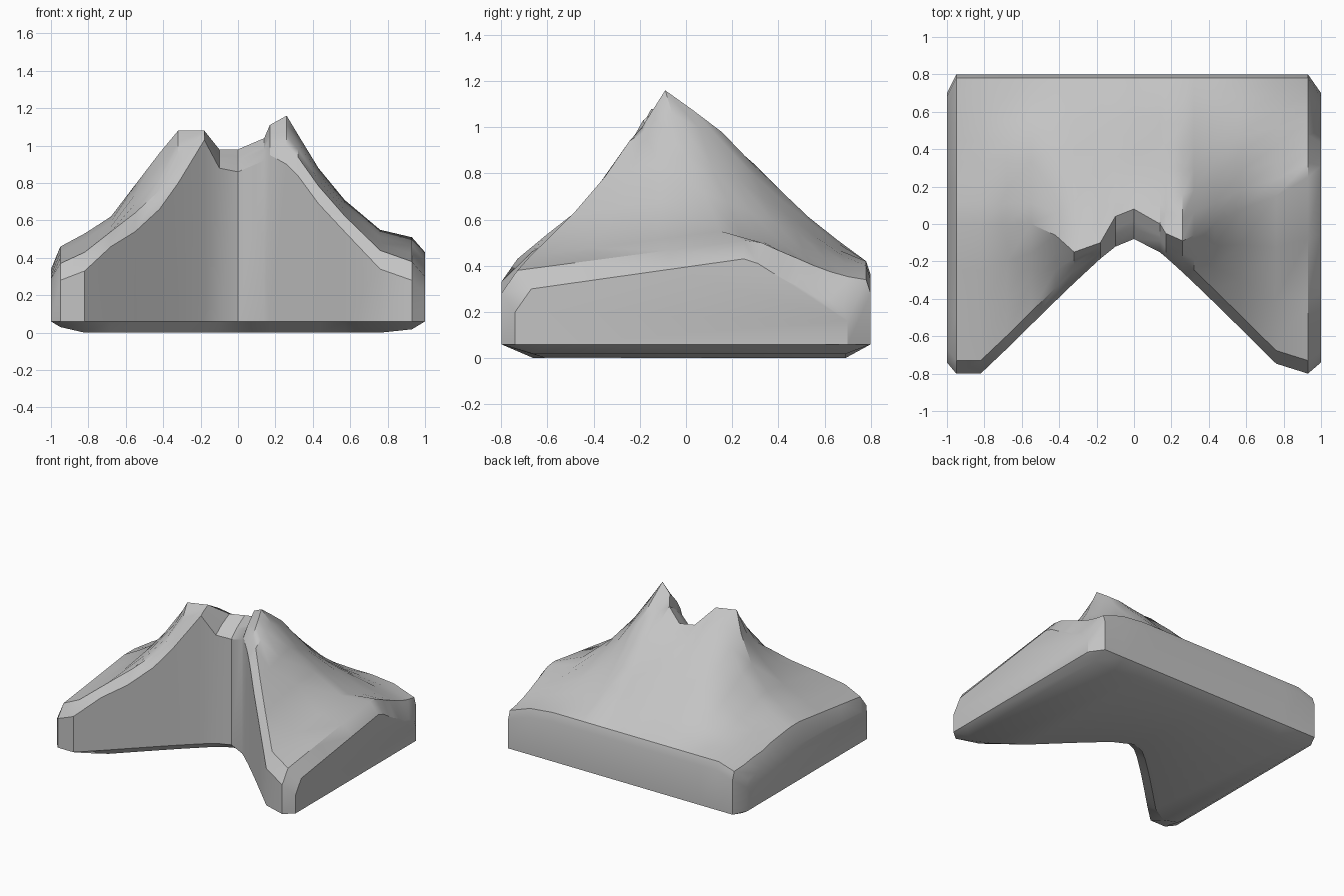
import bpy
import bmesh
import math
import random

random.seed(4)

default_cube = bpy.data.objects.get("Cube")
if default_cube:
    bpy.data.objects.remove(default_cube, do_unlink=True)

# One plain stone colour
stone = bpy.data.materials.new("grey_stone")
stone.use_nodes = True
colour = (0.55, 0.55, 0.55, 1)
stone.diffuse_color = colour
stone.node_tree.nodes["Principled BSDF"].inputs["Base Color"].default_value = colour

# Stations across the mountain: x, cliff top, ridge height, ridge y, back rim
stations = [
    (-1, .24, .34, 0, .3),
    (-.95, .28, .46, 0, .38),
    (-.82, .33, .53, 0, .42),
    (-.68, .46, .62, 0, .42),
    (-.55, .54, .79, 0, .42),
    (-.42, .66, .96, -.06, .42),
    (-.32, .8, 1.08, -.15, .42),
    (-.18, 1.03, 1.08, -.1, .42),
    (-.1, .88, .98, .04, .42),
    (0, .86, .98, .08, .42),
    (.14, .92, 1.04, 0, .42),
    (.17, .95, 1.11, -.05, .42),
    (.26, .9, 1.16, -.09, .42),
    (.32, .84, 1.06, -.06, .42),
    (.43, .69, .88, 0, .42),
    (.57, .54, .71, .08, .42),
    (.76, .34, .55, .15, .4),
    (.93, .28, .51, .25, .34),
    (1, .2, .43, .25, .22),
]

EDGE = .06          # height of the chamfered foot
FRONT_STEPS = 3
BACK_STEPS = 7


def front_edge(x):
    """Wedge-shaped cliff cut into the front, rounded at its inner corner."""
    if abs(x) == 1:
        return -.74
    return max(.02 - math.hypot(x, .1), -.8)


def cross_section(x, wall, ridge, ridge_y, back):
    """Closed outline of the mountain at one x position."""
    end = abs(x) == 1
    front = front_edge(x)
    rear = .7 if end else .8
    foot = min(EDGE, max(0, abs(x) - .9) * .6)
    inset = .14 if abs(x) > .7 else .09
    # Chamfered foot and upright cliff
    outline = [(front + inset, foot), (front, EDGE), (front, wall)]
    # Bevelled cliff rim
    rim_y = front + min(.07, .4 * (ridge_y - front))
    rim_z = wall + min(.1, .5 * (ridge - wall))
    # Slope up to the ridge
    for i in range(FRONT_STEPS):
        t = i / FRONT_STEPS
        outline.append((rim_y + (ridge_y - rim_y) * t,
                        rim_z + (ridge - rim_z) * t))
    # Long slope down to the back rim
    for i in range(BACK_STEPS + 1):
        t = i / BACK_STEPS
        fall = 1 - t + .04 * math.sin(math.tau * t)
        rough = random.uniform(-.01, .01) if 0 < i < BACK_STEPS else 0
        outline.append((ridge_y + (rear - .02 - ridge_y) * t,
                        back + (ridge - back) * fall + rough))
    # Upright back and chamfered foot
    outline += [(rear, back - .06), (rear, EDGE), (rear - .11, foot)]
    return [(x, y, z) for y, z in outline]


# Mountain body: skin the sections and close both upright ends
bm = bmesh.new()
loops = [[bm.verts.new(p) for p in cross_section(*s)] for s in stations]
for a, b in zip(loops, loops[1:]):
    for i in range(len(a)):
        j = (i + 1) % len(a)
        bm.faces.new((a[i], a[j], b[j], b[i]))
bm.faces.new(loops[0])
bm.faces.new(loops[-1])
bmesh.ops.recalc_face_normals(bm, faces=bm.faces)

mesh = bpy.data.meshes.new("mountain")
bm.to_mesh(mesh)
bm.free()
mesh.materials.append(stone)
mountain = bpy.data.objects.new("mountain", mesh)
bpy.context.collection.objects.link(mountain)

# Smooth slopes with crisp cliff edges
bpy.ops.object.select_all(action="DESELECT")
mountain.select_set(True)
bpy.context.view_layer.objects.active = mountain
bpy.ops.object.shade_smooth_by_angle(angle=math.radians(32))
